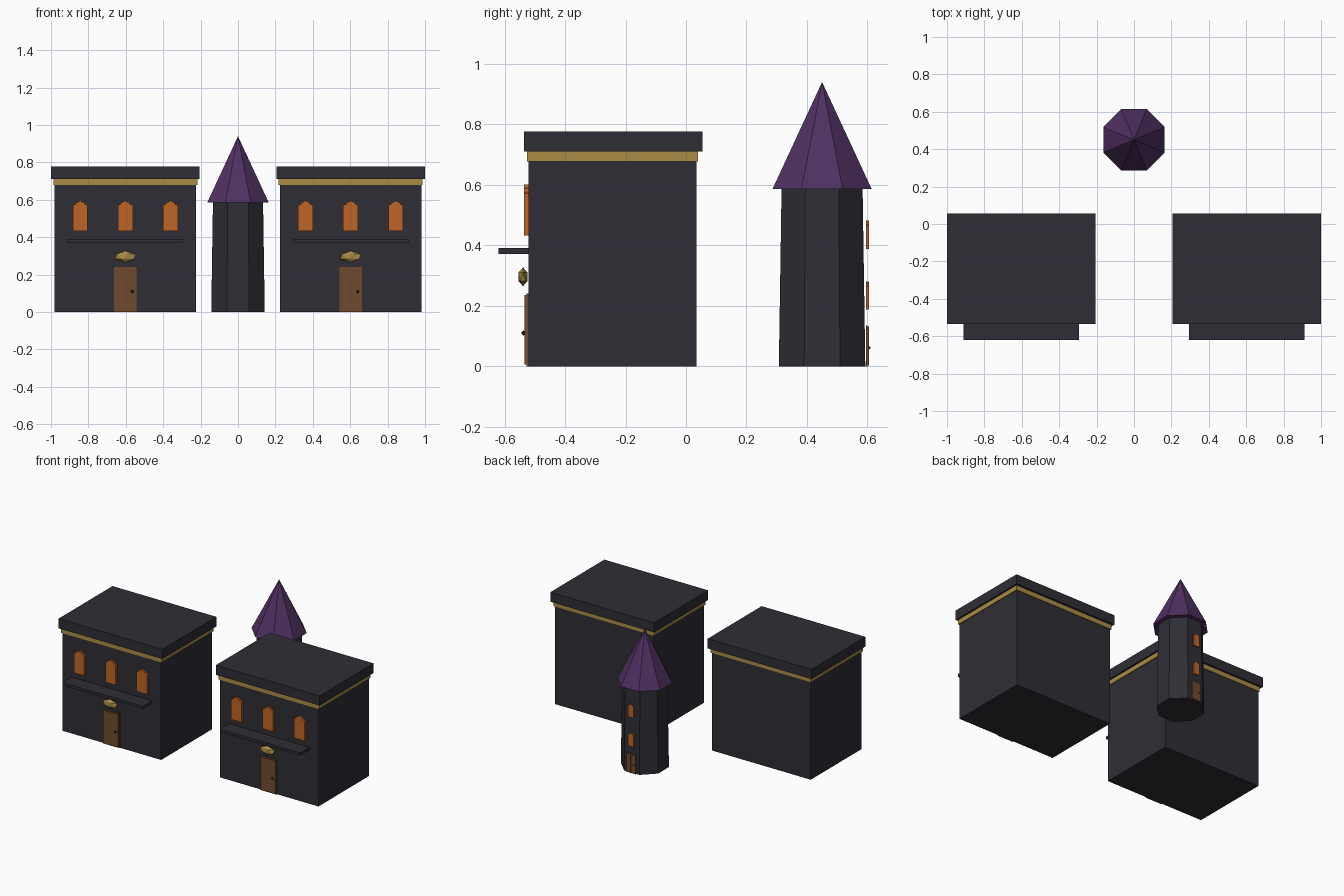
import bpy, bmesh
from math import pi, cos
from mathutils import Matrix

if "Cube" in bpy.data.objects:
    bpy.data.objects.remove(bpy.data.objects["Cube"])


def material(name, rgb):
    m = bpy.data.materials.new(name)
    m.use_nodes = True
    m.diffuse_color = (*rgb, 1)
    m.node_tree.nodes["Principled BSDF"].inputs["Base Color"].default_value = (*rgb, 1)
    return m


STONE = material("dark_stone", (0.027, 0.027, 0.036))
GOLD = material("gold_trim", (0.40, 0.26, 0.06))
GLOW = material("orange_glass", (0.53, 0.13, 0.018))
WOOD = material("door_wood", (0.16, 0.07, 0.028))
PURPLE = material("purple_tiles", (0.08, 0.03, 0.12))
IRON = material("dark_iron", (0.015, 0.013, 0.012))


def finish(name, bm, mat, frame=Matrix()):
    bmesh.ops.recalc_face_normals(bm, faces=bm.faces)
    mesh = bpy.data.meshes.new(name)
    bm.to_mesh(mesh)
    bm.free()
    mesh.transform(frame)
    mesh.materials.append(mat)
    obj = bpy.data.objects.new(name, mesh)
    bpy.context.collection.objects.link(obj)
    return obj


def box(name, mat, xs, ys, zs, frame=Matrix()):
    bm = bmesh.new()
    bmesh.ops.create_cube(bm, size=1)
    for v in bm.verts:
        for i, (lo, hi) in enumerate((xs, ys, zs)):
            v.co[i] = hi if v.co[i] > 0 else lo
    return finish(name, bm, mat, frame)


def crystal(name, mat, centre, size, frame, detail=1):
    bm = bmesh.new()
    bmesh.ops.create_icosphere(bm, subdivisions=detail, radius=1)
    bmesh.ops.scale(bm, vec=size, verts=bm.verts)
    bmesh.ops.translate(bm, vec=centre, verts=bm.verts)
    return finish(name, bm, mat, frame)


def octagon(name, mat, apothem_low, apothem_high, z_low, z_high):
    # flat sides face the axes
    k = cos(pi / 8)
    bm = bmesh.new()
    bmesh.ops.create_cone(bm, cap_ends=True, segments=8, radius1=apothem_low / k,
                          radius2=apothem_high / k, depth=z_high - z_low)
    bmesh.ops.rotate(bm, matrix=Matrix.Rotation(pi / 8, 3, "Z"), verts=bm.verts)
    bmesh.ops.translate(bm, vec=(0, 0.45, (z_low + z_high) / 2), verts=bm.verts)
    return finish(name, bm, mat)


# Pointed window: half outline mirrored, extruded out of the wall (wall at y = 0)
HALF_WINDOW = [(0.04, 0), (0.04, 0.138), (0.026, 0.143), (0.019, 0.155), (0.006, 0.157)]


def window(name, frame):
    outline = HALF_WINDOW + [(0, 0.168)] + [(-x, z) for x, z in reversed(HALF_WINDOW)]
    bm = bmesh.new()
    face = bm.faces.new([bm.verts.new((x, 0.003, z)) for x, z in outline])
    out = bmesh.ops.extrude_face_region(bm, geom=[face])["geom"]
    bmesh.ops.translate(bm, vec=(0, -0.018, 0),
                        verts=[g for g in out if isinstance(g, bmesh.types.BMVert)])
    return finish(name, bm, GLOW, frame)


def door(name, frame):
    box(name + "_frame", WOOD, (-0.061, 0.061), (-0.007, 0.003), (0, 0.24), frame)
    for side, xs in (("left", (0.0005, 0.057)), ("right", (-0.057, -0.0005))):
        box(f"{name}_plank_{side}", WOOD, xs, (-0.014, 0), (0.006, 0.235), frame)
    crystal(name + "_knob", IRON, (0.038, -0.017, 0.11), (0.008, 0.007, 0.008), frame, 2)


# Two matching houses
for side, x in (("right", -0.6025), ("left", 0.6025)):
    n = side + "_house"
    at = Matrix.Translation((x, 0, 0))
    wall = Matrix.Translation((x, -0.52, 0))
    box(n + "_walls", STONE, (-0.378, 0.378), (-0.52, 0.035), (0, 0.68), at)
    box(n + "_trim", GOLD, (-0.385, 0.385), (-0.525, 0.04), (0.678, 0.71), at)
    box(n + "_roof", STONE, (-0.3975, 0.3975), (-0.535, 0.055), (0.71, 0.777), at)
    box(n + "_ledge", STONE, (-0.308, 0.308), (-0.1, 0.005), (0.372, 0.391), wall)
    for i in (-1, 0, 1):
        window(f"{n}_window_{i + 2}", wall @ Matrix.Translation((i * 0.241, 0, 0.433)))
    door(n + "_door", wall)
    crystal(n + "_ornament", GOLD, (0, -0.019, 0.296), (0.063, 0.018, 0.031), wall)

# Tower with a pointed roof
octagon("tower_walls", STONE, 0.143, 0.134, 0, 0.586)
octagon("tower_roof", PURPLE, 0.164, 0, 0.586, 0.94)

# Tower door and windows on the back, smaller copies turned around
back = Matrix.Translation((0, 0.597, 0)) @ Matrix.Rotation(pi, 4, "Z")
small = Matrix.Scale(0.56, 4)
door("tower_door", back @ small)
for i, z in enumerate((0.187, 0.388)):
    window(f"tower_window_{i + 1}", back @ Matrix.Translation((0, 0, z)) @ small)
